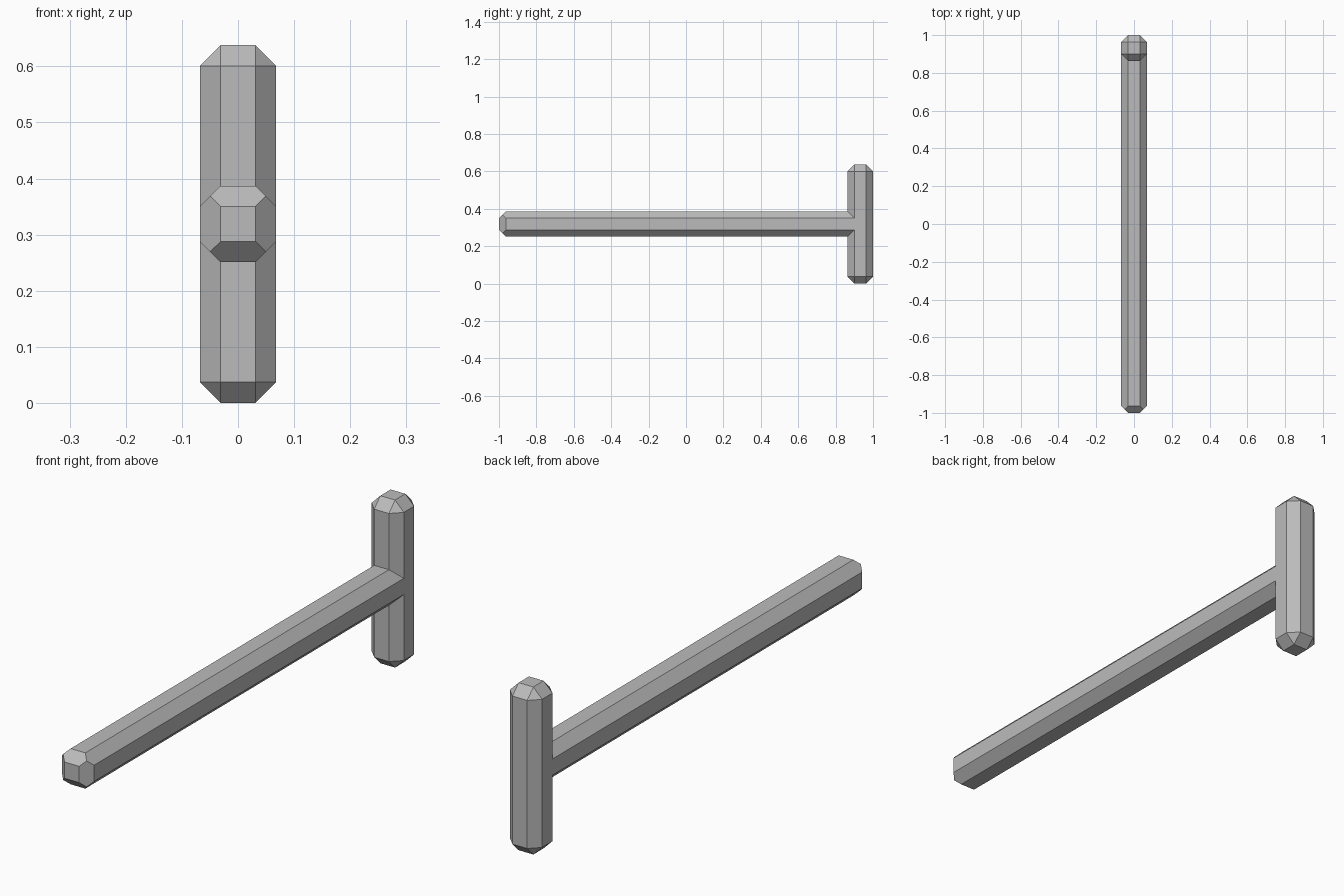
import bpy, bmesh
from itertools import product
from mathutils import Vector, Matrix

cube = bpy.data.objects.get("Cube")
if cube:
    bpy.data.objects.remove(cube, do_unlink=True)

HALF = 0.068      # half thickness of both bars
CHAMFER = 0.037   # width cut off each edge
HEIGHT = 0.638    # length of the upright bar
GRIP_Y = 1 - HALF

grey = bpy.data.materials.new("plain grey")
grey.use_nodes = True
colour = (0.5, 0.5, 0.5, 1)
grey.diffuse_color = colour
grey.node_tree.nodes["Principled BSDF"].inputs["Base Color"].default_value = colour


def box(low, high):
    bm = bmesh.new()
    low, high = Vector(low), Vector(high)
    size = Matrix.Diagonal((*(high - low), 1))
    bmesh.ops.create_cube(bm, size=1, matrix=Matrix.Translation((low + high) / 2) @ size)
    return bm


def make_object(name, bm):
    bmesh.ops.recalc_face_normals(bm, faces=bm.faces)
    mesh = bpy.data.meshes.new(name)
    bm.to_mesh(mesh)
    bm.free()
    mesh.materials.append(grey)
    obj = bpy.data.objects.new(name, mesh)
    bpy.context.collection.objects.link(obj)
    return obj


def slice_off(bm, point, normal):
    cut = bmesh.ops.bisect_plane(bm, geom=bm.verts[:] + bm.edges[:] + bm.faces[:],
                                 plane_co=point, plane_no=normal, clear_outer=True)
    rim = [e for e in cut["geom_cut"] if isinstance(e, bmesh.types.BMEdge)]
    bmesh.ops.contextual_create(bm, geom=rim)


# Upright bar: every edge bevelled, leaving a triangle at each corner
bm = box((-HALF, GRIP_Y - HALF, 0), (HALF, GRIP_Y + HALF, HEIGHT))
bmesh.ops.bevel(bm, geom=bm.edges[:], offset=CHAMFER, offset_type='OFFSET',
                segments=1, affect='EDGES', clamp_overlap=True)
bar = make_object("tee_bar", bm)

# Long shaft: its chamfers run on until they meet in mitred corners
mid = Vector((0, 0, HEIGHT / 2))
bm = box((-HALF, -1, mid.z - HALF), (HALF, GRIP_Y, mid.z + HALF))
inner = HALF - CHAMFER
for sx, sz in product((-1, 1), repeat=2):
    slice_off(bm, mid + Vector((sx * HALF, 0, sz * inner)), (sx, 0, sz))
for side in (-1, 1):
    for axis in (Vector((side, 0, 0)), Vector((0, 0, side))):
        slice_off(bm, mid + axis * inner + Vector((0, -1, 0)), axis + Vector((0, -1, 0)))
shaft = make_object("shaft", bm)

# Join the two bars into one clean solid
union = bar.modifiers.new("join shaft", 'BOOLEAN')
union.operation = 'UNION'
union.solver = 'EXACT'
union.object = shaft
bpy.context.view_layer.objects.active = bar
bpy.ops.object.modifier_apply(modifier=union.name)
bpy.data.objects.remove(shaft, do_unlink=True)
